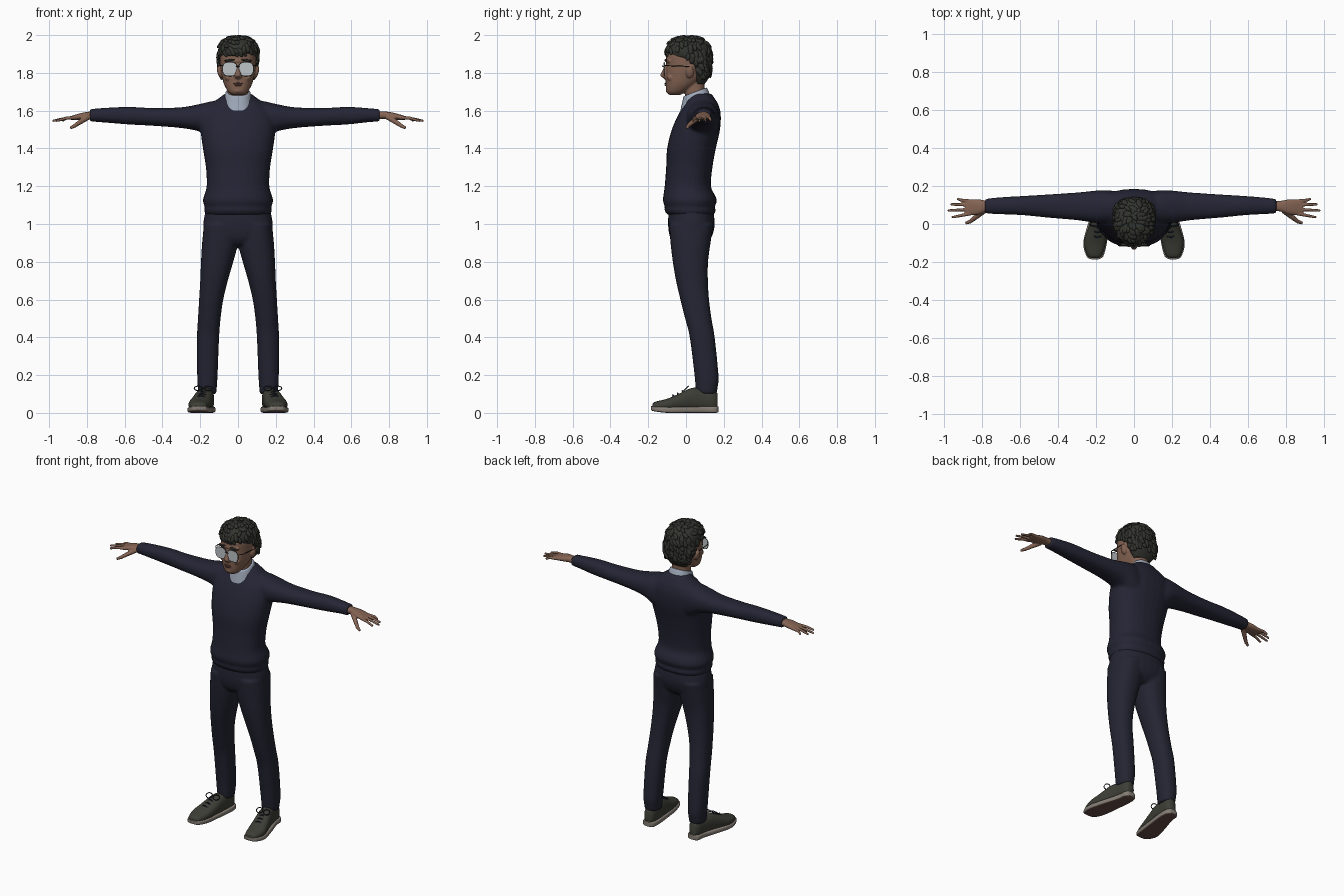
import bpy, bmesh, math, random
from mathutils import Vector, Matrix

cube = bpy.data.objects.get("Cube")
if cube:
    bpy.data.objects.remove(cube)
random.seed(4)
parts = []


def material(name, r, g, b):
    m = bpy.data.materials.new(name)
    m.use_nodes = True
    m.diffuse_color = (r, g, b, 1)
    bsdf = next(n for n in m.node_tree.nodes if n.type == 'BSDF_PRINCIPLED')
    bsdf.inputs["Base Color"].default_value = (r, g, b, 1)
    bsdf.inputs["Roughness"].default_value = 0.8
    return m


KNIT = material("navy_knit", .018, .018, .035)
CLOTH = material("navy_trouser_cloth", .017, .018, .032)
SKIN = material("skin", .23, .125, .085)
LIP = material("lip_brown", .14, .06, .045)
HAIR = material("dark_hair", .032, .034, .027)
SHOE = material("olive_canvas", .046, .048, .036)
SOLE = material("pale_rubber", .24, .21, .18)
TREAD = material("brown_tread", .13, .075, .065)
SHIRT = material("pale_blue_shirt", .34, .39, .48)
LENS = material("pale_lens", .52, .56, .58)
METAL = HAIR


def add(name, bm, mat):
    bmesh.ops.recalc_face_normals(bm, faces=bm.faces)
    me = bpy.data.meshes.new(name)
    bm.to_mesh(me)
    bm.free()
    me.materials.append(mat)
    ob = bpy.data.objects.new(name, me)
    bpy.context.collection.objects.link(ob)
    parts.append(ob)
    return ob


def loft(name, axis, rings, mat, s=1, n=28, p=2.3, steps=4, shear=0):
    """Skin rings (position, a0, a1, b0, b1), or (position, half width, b0, b1)."""
    rings = [(r[0], -r[1], r[1], r[2], r[3]) if len(r) == 4 else r for r in rings]
    last = len(rings) - 1
    dense = []
    for i in range(last):
        q = [rings[max(0, min(last, i + k))] for k in (-1, 0, 1, 2)]
        for j in range(steps):
            t = j / steps
            dense.append([b + .5 * t * (c - a + t * (2 * a - 5 * b + 4 * c - d
                          + t * (3 * (b - c) + d - a))) for a, b, c, d in zip(*q)])
    dense.append(rings[-1])
    bm = bmesh.new()
    loops = []
    for t, a0, a1, b0, b1 in dense:
        loop = []
        for k in range(n):
            u, v = math.cos(math.tau * k / n), math.sin(math.tau * k / n)
            u, v = (math.copysign(abs(w) ** (2 / p), w) for w in (u, v))
            a = (a0 + a1) / 2 + u * (a1 - a0) / 2
            b = (b0 + b1) / 2 + v * (b1 - b0) / 2
            x, y, z = {'z': (a, b, t), 'x': (t, a, b), 'y': (a, t, b)}[axis]
            loop.append(bm.verts.new((x * s, y, z + shear * (y - .05))))
        loops.append(loop)
    for lo, hi in zip(loops, loops[1:]):
        for k in range(n):
            bm.faces.new((lo[k], lo[k - 1], hi[k - 1], hi[k]))
    bm.faces.new(loops[0])
    bm.faces.new(loops[-1])
    return add(name, bm, mat)


def blob(name, centre, size, mat, s=1, turn=0):
    bm = bmesh.new()
    bmesh.ops.create_icosphere(bm, subdivisions=3, radius=1)
    centre = Vector((centre[0] * s, centre[1], centre[2]))
    bm.transform(Matrix.Translation(centre) @ Matrix.Rotation(turn * s, 4, 'Y')
                 @ Matrix.Diagonal((*size, 1)))
    return add(name, bm, mat)


def tube(name, points, radius, mat, s=1, taper=1, closed=False):
    cu = bpy.data.curves.new(name, 'CURVE')
    cu.dimensions = '3D'
    cu.bevel_depth, cu.bevel_resolution, cu.use_fill_caps = radius, 2, True
    sp = cu.splines.new('POLY')
    sp.points.add(len(points) - 1)
    for i, (pt, co) in enumerate(zip(sp.points, points)):
        pt.co = (co[0] * s, co[1], co[2], 1)
        pt.radius = 1 + (taper - 1) * i / (len(points) - 1)
    sp.use_cyclic_u = closed
    temp = bpy.data.objects.new(name, cu)
    bpy.context.collection.objects.link(temp)
    me = bpy.data.meshes.new_from_object(temp.evaluated_get(bpy.context.evaluated_depsgraph_get()))
    bpy.data.objects.remove(temp)
    bm = bmesh.new()
    bm.from_mesh(me)
    bpy.data.meshes.remove(me)
    return add(name, bm, mat)


def fuse(name, objs, mat, voxel, rounds):
    """Blend overlapping solids into one smooth skin."""
    bm = bmesh.new()
    for o in objs:
        bm.from_mesh(o.data)
        parts.remove(o)
        bpy.data.objects.remove(o)
    ob = add(name, bm, mat)
    rm = ob.modifiers.new("blend", 'REMESH')
    rm.mode, rm.voxel_size = 'VOXEL', voxel
    sm = ob.modifiers.new("relax", 'SMOOTH')
    sm.iterations = rounds
    me = bpy.data.meshes.new_from_object(ob.evaluated_get(bpy.context.evaluated_depsgraph_get()))
    ob.modifiers.clear()
    ob.data = me
    me.materials.clear()
    me.materials.append(mat)
    return ob


# Sweater: body with rolled hem, and sleeves
body = [loft("body", 'z', [
    (1.05, .172, -.1, .15), (1.075, .18, -.115, .158), (1.085, .175, -.11, .15), (1.12, .186, -.122, .163),
    (1.15, .18, -.12, .155), (1.2, .166, -.113, .132), (1.3, .17, -.105, .14), (1.4, .186, -.1, .158),
    (1.5, .198, -.075, .18), (1.58, .19, -.04, .184), (1.63, .15, -.01, .172), (1.66, .11, .005, .155),
    (1.69, .07, .03, .135)], KNIT)]
for s, cuff in ((1, .75), (-1, .785)):
    body.append(loft("sleeve", 'x', [
        (.08, .0, .17, 1.42, 1.655), (.14, .0, .178, 1.45, 1.65), (.2, .005, .176, 1.488, 1.636),
        (.3, .02, .166, 1.508, 1.618), (.45, .033, .156, 1.52, 1.614), (.58, .046, .148, 1.527, 1.62),
        (cuff - .07, .052, .14, 1.538, 1.614), (cuff, .056, .132, 1.543, 1.608)], KNIT, s))
fuse("sweater", body, KNIT, .009, 3)

# Trousers
legs = [loft("pelvis", 'z', [(.89, .07, -.06, .1), (.93, .17, -.085, .135), (1.0, .184, -.095, .152),
                             (1.1, .165, -.09, .14)], CLOTH)]
for s in (1, -1):
    legs.append(loft("leg", 'z', [
        (.1, .115, .208, .055, .162), (.14, .112, .213, .05, .168), (.2, .108, .216, .045, .172),
        (.4, .1, .217, .02, .152), (.5, .092, .212, -.005, .135), (.6, .078, .206, -.03, .122),
        (.7, .054, .2, -.053, .116), (.8, .025, .196, -.07, .117), (.9, .0, .19, -.082, .13),
        (1.0, .0, .18, -.09, .145)], CLOTH, s))
fuse("trousers", legs, CLOTH, .009, 2)

# Head with neck, nose, ears and jaw
head = [
    loft("skull", 'z', [(1.683, .03, -.088, -.03), (1.7, .052, -.102, .0), (1.74, .074, -.107, .06),
                        (1.79, .088, -.108, .11), (1.84, .095, -.104, .122), (1.9, .096, -.104, .125),
                        (1.95, .08, -.08, .1), (1.97, .05, -.04, .07)], SKIN),
    loft("neck", 'z', [(1.62, .058, .01, .11), (1.7, .055, -.008, .1), (1.78, .056, -.02, .1)], SKIN),
    loft("nose", 'z', [(1.768, .01, -.115, -.08), (1.778, .02, -.128, -.08), (1.788, .019, -.136, -.08),
                       (1.815, .012, -.124, -.08), (1.845, .01, -.109, -.08)], SKIN),
    blob("brow_ridge", (0, -.09, 1.863), (.07, .02, .012), SKIN),
    blob("chin", (0, -.093, 1.706), (.026, .014, .014), SKIN)]
for s in (1, -1):
    head.append(blob("ear", (.098, .02, 1.805), (.012, .022, .034), SKIN, s, .25))
    head.append(blob("cheek", (.045, -.08, 1.775), (.025, .022, .02), SKIN, s))
fuse("head", head, SKIN, .005, 2)
blob("upper_lip", (0, -.107, 1.744), (.026, .0065, .004), LIP)
blob("lower_lip", (0, -.107, 1.735), (.02, .007, .005), LIP)

# Shirt collar, tilted towards the front
loft("collar", 'z', [(1.63, .08, -.03, .135), (1.67, .072, -.02, .122), (1.695, .065, -.014, .112),
                     (1.7, .06, -.01, .107)], SHIRT, shear=.38)

# Hair: a cap overlaid with overlapping locks that sweep away from the crown
cap = loft("hair_cap", 'z', [
    (1.74, .058, .05, .098), (1.78, .088, .035, .124), (1.83, .1, .015, .134), (1.865, .104, -.02, .135),
    (1.89, .106, -.095, .135), (1.93, .104, -.106, .13), (1.965, .083, -.085, .105),
    (1.985, .05, -.045, .07), (1.99, .02, -.01, .04)], HAIR, p=2.1, n=32)
bm = bmesh.new()
crown = Vector((0, .05, 2.0))
spots = [f for f in cap.data.polygons if f.normal.z > -.35 and f.area > .00002
         and not (f.center.y < .04 and f.center.z < 1.86)]
for f in random.sample(spots, min(170, len(spots))):
    nrm = f.normal.copy()
    flow = f.center - crown
    flow = (flow - nrm * flow.dot(nrm)).normalized()
    flow = (Matrix.Rotation(random.uniform(-.2, 1.0), 3, nrm) @ flow + nrm * .18).normalized()
    side = nrm.cross(flow).normalized()
    frame = Matrix((flow, side, flow.cross(side))).transposed().to_4x4()
    size = random.uniform(.75, 1.1)
    bmesh.ops.create_icosphere(bm, subdivisions=2, radius=1, matrix=Matrix.Translation(f.center)
                               @ frame @ Matrix.Diagonal((.027 * size, .014 * size, .009, 1)))
add("hair_locks", bm, HAIR)

# Glasses and eyebrows
tube("glasses_bridge", [(-.01, -.116, 1.832), (0, -.124, 1.836), (.01, -.116, 1.832)], .003, METAL)
for s in (1, -1):
    loft("lens", 'y', [(-.118, .006, .08, 1.785, 1.856), (-.112, .006, .08, 1.785, 1.856)], LENS, s, p=2.8, steps=1)
    rim = []
    for k in range(28):
        u, v = math.cos(math.tau * k / 28), math.sin(math.tau * k / 28)
        u, v = (math.copysign(abs(w) ** .72, w) for w in (u, v))
        rim.append((.043 + .038 * u, -.115, 1.82 + .036 * v))
    tube("lens_rim", rim, .0022, METAL, s, closed=True)
    tube("glasses_temple", [(.08, -.115, 1.838), (.1, -.09, 1.838), (.107, .02, 1.834)], .0025, METAL, s)
    blob("eyebrow", (.045, -.108, 1.867), (.029, .007, .006), HAIR, s, .12)

for s in (1, -1):
    # Hand
    hand = [loft("palm", 'x', [(.72, .07, .122, 1.555, 1.595), (.77, .066, .122, 1.556, 1.596),
                               (.82, .05, .13, 1.553, 1.59), (.87, .046, .13, 1.55, 1.576),
                               (.89, .05, .126, 1.553, 1.57)], SKIN, s)]
    for y, tip, spread in ((.055, .96, -.02), (.078, .982, -.007), (.1, .967, .004), (.12, .93, .012)):
        hand.append(tube("finger", [(.86, y, 1.564), (.91, y + spread / 2, 1.56), (tip, y + spread, 1.546)],
                         .0105, SKIN, s, .65))
    hand.append(tube("thumb", [(.79, .07, 1.568), (.835, .035, 1.54), (.865, .012, 1.52), (.888, .004, 1.508)],
                     .016, SKIN, s, .5))
    fuse("hand", hand, SKIN, .004, 2)

    # Shoe upper, with sole and tread
    loft("shoe_upper", 'y', [
        (-.178, .19, .222, .015, .045), (-.165, .168, .246, .01, .058), (-.1, .148, .262, .01, .075),
        (-.04, .138, .248, .01, .1), (.03, .13, .226, .01, .132), (.09, .126, .21, .01, .128),
        (.145, .128, .2, .01, .122), (.166, .142, .186, .015, .105)], SHOE, s, p=2.4)
    sole = loft("shoe_sole", 'y', [
        (-.186, .188, .224, .016, .036), (-.17, .162, .25, .009, .035), (-.1, .143, .267, .0, .032),
        (0, .13, .243, .0, .032), (.1, .12, .212, .0, .034), (.155, .124, .204, .0, .035),
        (.172, .142, .186, .004, .035)], SOLE, s, p=5, n=32)
    sole.data.materials.append(TREAD)
    for f in sole.data.polygons:
        if f.normal.z < -.85:
            f.material_index = 1

    # Laces and bow
    for y, z, w in ((-.065, .094, .024), (-.04, .105, .024), (-.015, .116, .023)):
        x = .186 - y * .15
        tube("lace", [(x - w, y, z - .012), (x, y - .005, z), (x + w, y + .005, z - .012)], .004, CLOTH, s)
    for side in (1, -1):
        loop = [(.184 + side * (.004 + .022 * (1 - math.cos(a))), .0 - .012 * math.sin(a),
                 .13 - .012 * math.sin(a)) for a in (math.tau * k / 12 for k in range(12))]
        tube("lace_bow", loop, .003, CLOTH, s, closed=True)

# Smooth shading with crisp edges kept
bpy.ops.object.select_all(action='DESELECT')
for ob in parts:
    ob.select_set(True)
bpy.context.view_layer.objects.active = parts[0]
bpy.ops.object.shade_smooth_by_angle(angle=math.radians(50))
